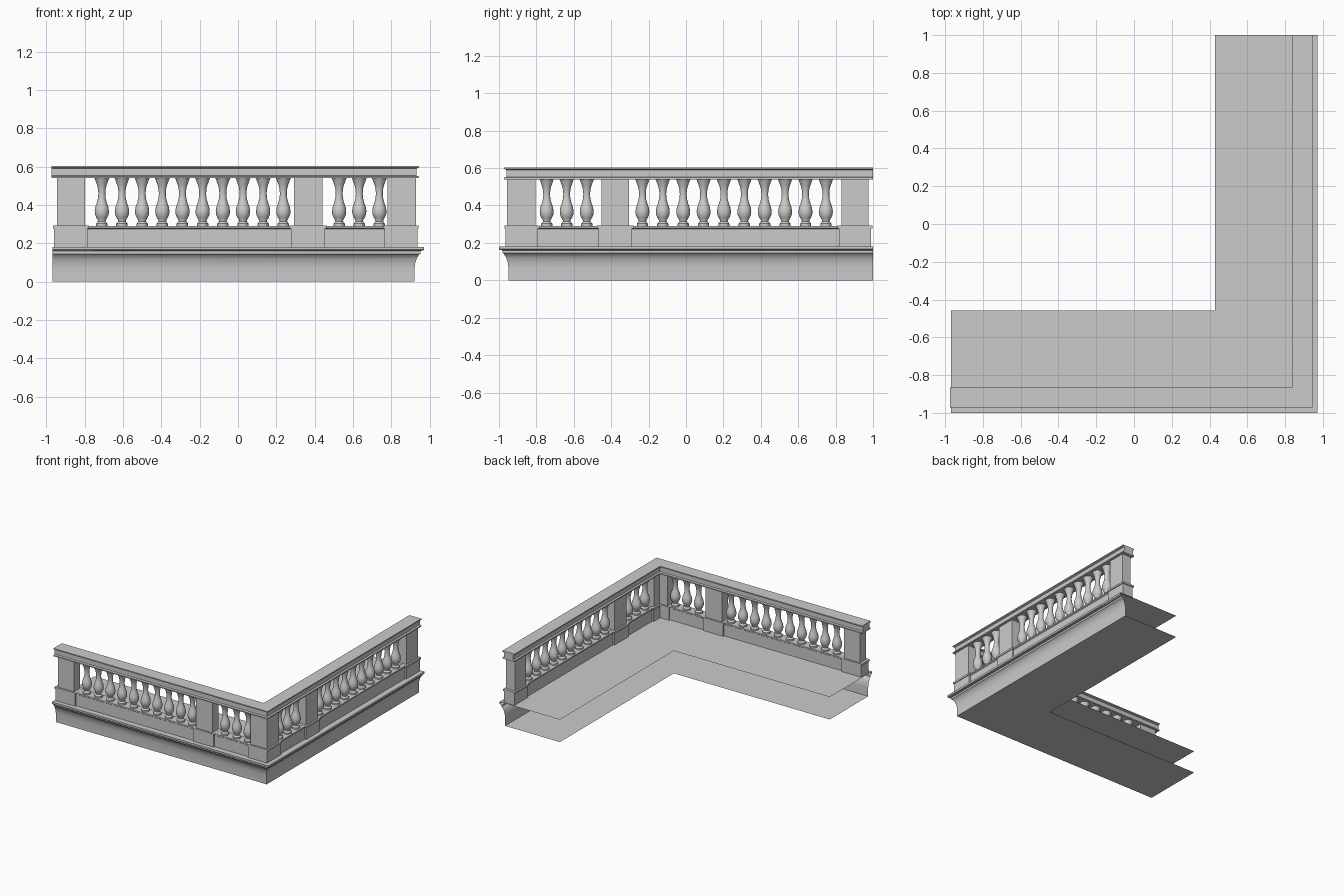
import bpy, bmesh
from math import sin, cos, pi

if "Cube" in bpy.data.objects:
    bpy.data.objects.remove(bpy.data.objects["Cube"])

XO, YO = 0.972, -1.0   # outer corner of the terrace edge


def add_object(name, bm, smooth=False):
    bmesh.ops.recalc_face_normals(bm, faces=bm.faces)
    me = bpy.data.meshes.new(name)
    bm.to_mesh(me)
    bm.free()
    ob = bpy.data.objects.new(name, me)
    bpy.context.collection.objects.link(ob)
    if smooth:
        bpy.context.view_layer.objects.active = ob
        ob.select_set(True)
        bpy.ops.object.shade_smooth_by_angle(angle=0.6)
        ob.select_set(False)
    return ob


# stations map (inset d, height z) to a point on the path
def front(x):
    return lambda d, z: (x, YO + d, z)


def side(y):
    return lambda d, z: (XO - d, y, z)


def corner(d, z):
    return (XO - d, YO + d, z)


def sweep(name, profile, stations, closed=True, smooth=False):
    bm = bmesh.new()
    rows = [[bm.verts.new(s(d, z)) for d, z in profile] for s in stations]
    n = len(profile)
    for a, b in zip(rows, rows[1:]):
        for i in range(n if closed else n - 1):
            j = (i + 1) % n
            bm.faces.new((a[i], a[j], b[j], b[i]))
    if closed:
        bm.faces.new(rows[0])
        bm.faces.new(rows[-1][::-1])
    return add_object(name, bm, smooth)


def rect(d0, d1, z0, z1):
    return [(d0, z0), (d1, z0), (d1, z1), (d0, z1)]


# open cornice: floor sheet, moulded outer face, walkway sheet
cornice = [(0.542, 0), (0.05, 0), (0.05, 0.07), (0.047, 0.095), (0.039, 0.12),
           (0.026, 0.142), (0.02, 0.145), (0.02, 0.16), (0.004, 0.163),
           (0, 0.167), (0, 0.182), (0.542, 0.182)]
sweep("cornice_base", cornice, [front(-0.968), corner, side(1.0)], False, True)

# handrail with thin lips along its bottom and top edges
rail = [(0.028, 0.540), (0.135, 0.540), (0.135, 0.549), (0.122, 0.553),
        (0.122, 0.590), (0.135, 0.595), (0.135, 0.604), (0.028, 0.604),
        (0.028, 0.595), (0.041, 0.590), (0.041, 0.553), (0.028, 0.549)]
sweep("handrail", rail, [front(-0.974), corner, side(1.0)])

# low plinth wall between the pedestals
wall = [(0.047, 0.18), (0.116, 0.18), (0.116, 0.275), (0.123, 0.280),
        (0.123, 0.291), (0.040, 0.291), (0.040, 0.280), (0.047, 0.275)]
for tag, fn, spans in (("front", front, [(-0.80, 0.29), (0.44, 0.78)]),
                       ("side", side, [(-0.80, -0.46), (-0.30, 0.83)])):
    for a, b in spans:
        sweep(tag + "_plinth_wall", wall, [fn(a), fn(b)])

# pedestals and posts
ped, lip, post = rect(0.035, 0.128, 0.18, 0.277), rect(0.029, 0.134, 0.277, 0.292), rect(0.043, 0.12, 0.29, 0.542)
for tag, fn, spans in (("front", front, [(-0.945, -0.80), (0.292, 0.44)]),
                       ("side", side, [(-0.453, -0.304), (0.832, 0.975)])):
    for a, b in spans:
        sweep(tag + "_pedestal", ped, [fn(a - 0.015), fn(b + 0.015)])
        sweep(tag + "_pedestal_lip", lip, [fn(a - 0.022), fn(b + 0.022)])
        sweep(tag + "_post", post, [fn(a), fn(b)])

# L-shaped corner pedestal and post
sweep("corner_pedestal", ped, [front(0.765), corner, side(-0.79)])
sweep("corner_pedestal_lip", lip, [front(0.758), corner, side(-0.783)])
sweep("corner_post", post, [front(0.78), corner, side(-0.805)])

# turned baluster
turning = [(0.030, 0.290), (0.030, 0.303), (0.025, 0.308), (0.020, 0.315),
           (0.021, 0.322), (0.029, 0.335), (0.036, 0.352), (0.037, 0.370),
           (0.034, 0.390), (0.026, 0.412), (0.020, 0.435), (0.018, 0.460),
           (0.020, 0.485), (0.025, 0.505), (0.031, 0.520), (0.035, 0.532), (0.040, 0.542)]
SEG = 20
bm = bmesh.new()
rings = [[bm.verts.new((r * cos(2 * pi * k / SEG), r * sin(2 * pi * k / SEG), z))
          for k in range(SEG)] for r, z in turning]
for lo, hi in zip(rings, rings[1:]):
    for k in range(SEG):
        m = (k + 1) % SEG
        bm.faces.new((lo[k], lo[m], hi[m], hi[k]))
first = add_object("baluster", bm, True)

CX, CY = XO - 0.0815, YO + 0.0815
spots = [(-0.711 + 0.1053 * i, CY) for i in range(10)]
spots += [(0.528 + 0.105 * i, CY) for i in range(3)]
spots += [(CX, -0.745 + 0.107 * i) for i in range(3)]
spots += [(CX, -0.233 + 0.109 * i) for i in range(10)]
for i, (x, y) in enumerate(spots):
    ob = first if i == 0 else first.copy()
    if i:
        bpy.context.collection.objects.link(ob)
    ob.location = (x, y, 0)
